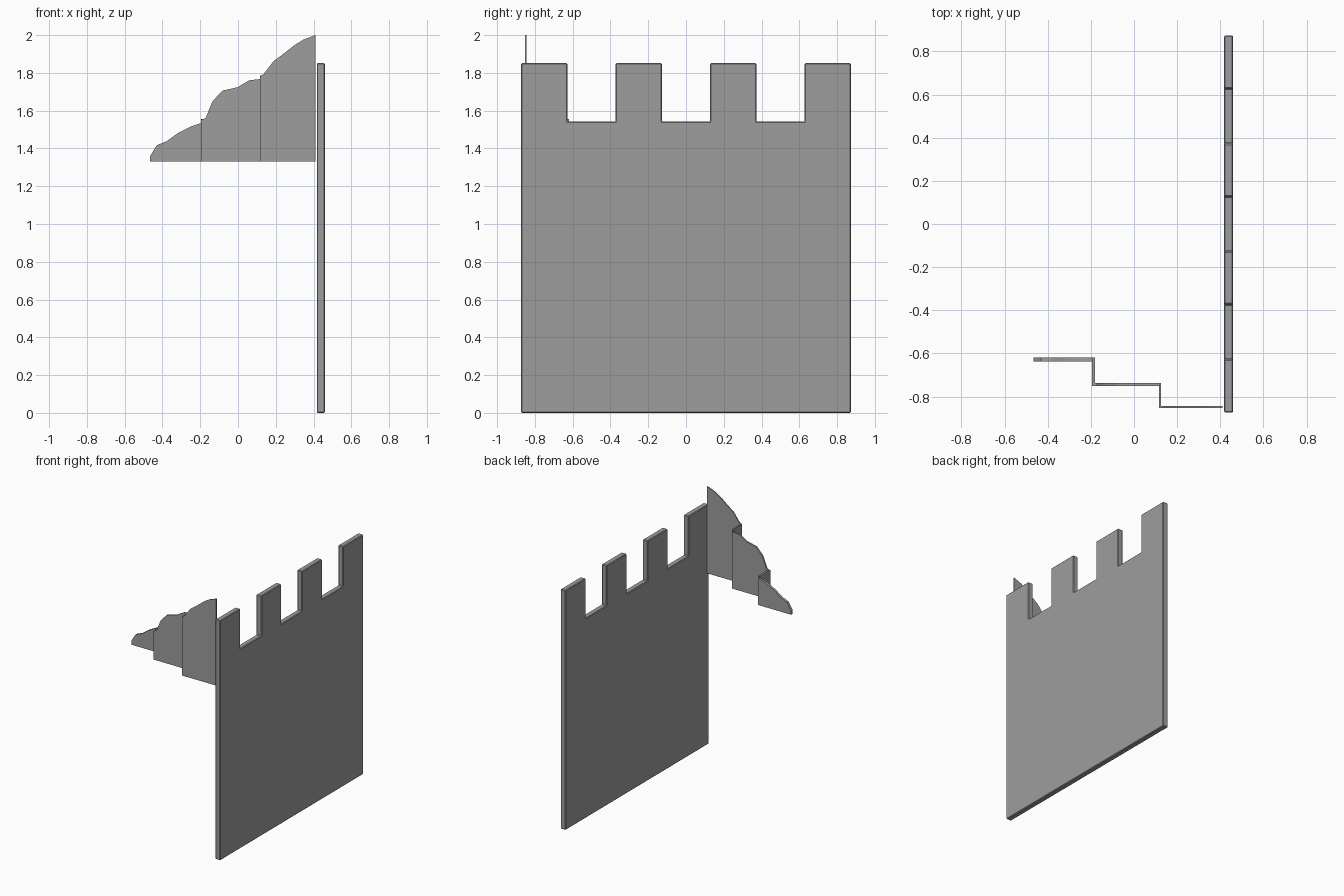
import bpy, bmesh
from mathutils import Vector

if "Cube" in bpy.data.objects:
    bpy.data.objects.remove(bpy.data.objects["Cube"])

grey = bpy.data.materials.new("stone grey")
grey.diffuse_color = (0.34, 0.34, 0.34, 1)
grey.use_nodes = True
grey.node_tree.nodes["Principled BSDF"].inputs["Base Color"].default_value = grey.diffuse_color


def extrude_profile(name, points, offset):
    """Solid made by sweeping a flat outline along an offset."""
    bm = bmesh.new()
    face = bm.faces.new([bm.verts.new(p) for p in points])
    res = bmesh.ops.extrude_face_region(bm, geom=[face])
    moved = [v for v in res["geom"] if isinstance(v, bmesh.types.BMVert)]
    bmesh.ops.translate(bm, verts=moved, vec=Vector(offset))
    bmesh.ops.recalc_face_normals(bm, faces=bm.faces)
    mesh = bpy.data.meshes.new(name)
    bm.to_mesh(mesh)
    bm.free()
    mesh.materials.append(grey)
    obj = bpy.data.objects.new(name, mesh)
    bpy.context.collection.objects.link(obj)
    return obj


# Battlemented wall with four merlons
HALF, TOP, NOTCH = 0.873, 1.852, 1.543
outline = [(-HALF, 0), (-HALF, TOP)]
for centre in (-0.5, 0, 0.5):
    a, b = centre - 0.128, centre + 0.128
    outline += [(a, TOP), (a, NOTCH), (b, NOTCH), (b, TOP)]
outline += [(HALF, TOP), (HALF, 0)]
wall = extrude_profile("castle_wall", [(0.417, y, z) for y, z in outline], (0.043, 0, 0))
bevel = wall.modifiers.new("edge chamfer", "BEVEL")
bevel.width = 0.005
bevel.segments = 1

# Stepped hill panels: name, front y, thickness, ridge line (x, z)
BASE = 1.33
panels = [
    ("hill_panel_back", -0.637, 0.018,
     [(-0.465, 1.36), (-0.43, 1.417), (-0.378, 1.438), (-0.32, 1.48),
      (-0.246, 1.518), (-0.195, 1.534)]),
    ("hill_panel_middle", -0.75, 0.012,
     [(-0.195, 1.552), (-0.172, 1.56), (-0.135, 1.65), (-0.082, 1.706),
      (-0.003, 1.724), (0.06, 1.761), (0.116, 1.767)]),
    ("hill_panel_front", -0.852, 0.008,
     [(0.116, 1.782), (0.135, 1.793), (0.188, 1.862), (0.246, 1.905),
      (0.299, 1.947), (0.346, 1.976), (0.41, 2.0)]),
]
for name, y, thick, ridge in panels:
    pts = [(ridge[0][0], BASE)] + ridge + [(ridge[-1][0], BASE)]
    extrude_profile(name, [(x, y, z) for x, z in pts], (0, thick, 0))

# Return strips joining one panel to the next
for name, x, thick, y0, y1, top in (
        ("hill_return_back", -0.195, 0.015, -0.738, -0.619, 1.555),
        ("hill_return_front", 0.116, 0.009, -0.844, -0.738, 1.785)):
    extrude_profile(name, [(x, y0, BASE), (x, y1, BASE), (x, y1, top), (x, y0, top)],
                    (thick, 0, 0))
